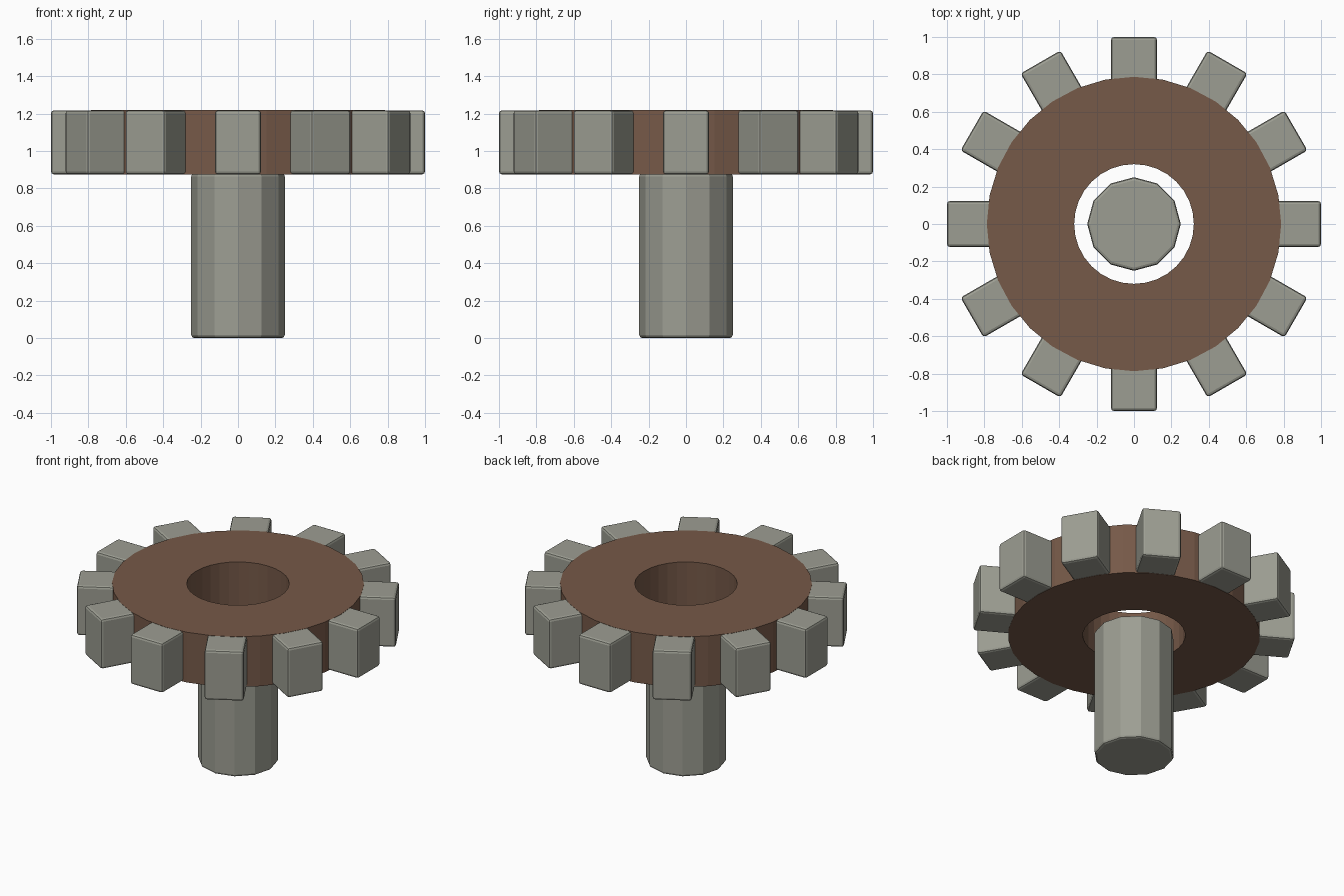
import bpy, bmesh, math
from mathutils import Matrix

if "Cube" in bpy.data.objects:
    bpy.data.objects.remove(bpy.data.objects["Cube"])

Z0, Z1 = 0.873, 1.219          # bottom and top of the wheel


def add_material(name, color):
    mat = bpy.data.materials.new(name)
    mat.diffuse_color = (*color, 1)
    mat.use_nodes = True
    mat.node_tree.nodes["Principled BSDF"].inputs["Base Color"].default_value = mat.diffuse_color
    return mat


stone = add_material("stone_grey", (0.335, 0.34, 0.29))
brown = add_material("brown", (0.18, 0.10, 0.065))


def add_object(name, bm, mat):
    bmesh.ops.recalc_face_normals(bm, faces=bm.faces)
    mesh = bpy.data.meshes.new(name)
    bm.to_mesh(mesh)
    bm.free()
    mesh.materials.append(mat)
    obj = bpy.data.objects.new(name, mesh)
    bpy.context.collection.objects.link(obj)
    return obj


def add_bevel(obj, width):
    mod = obj.modifiers.new("edge_bevel", 'BEVEL')
    mod.width = width
    mod.segments = 2
    mod.limit_method = 'ANGLE'
    mod.angle_limit = math.radians(40)


# Shaft: twelve-sided post ending level with the wheel's underside
bm = bmesh.new()
bmesh.ops.create_cone(bm, cap_ends=True, segments=12, radius1=0.25, radius2=0.25,
                      depth=0.88, matrix=Matrix.Translation((0, 0, 0.44)))
add_bevel(add_object("shaft", bm, stone), 0.016)

# Wheel ring: rectangular section swept around z
SEG, R_IN, R_OUT = 32, 0.32, 0.787
bm = bmesh.new()
loops = []
for i in range(SEG):
    a = 2 * math.pi * i / SEG
    loops.append([bm.verts.new((r * math.cos(a), r * math.sin(a), z))
                  for r, z in ((R_IN, Z0), (R_OUT, Z0), (R_OUT, Z1), (R_IN, Z1))])
for i in range(SEG):
    p, q = loops[i], loops[(i + 1) % SEG]
    for j in range(4):
        k = (j + 1) % 4
        bm.faces.new((p[j], q[j], q[k], p[k]))
add_object("wheel_ring", bm, brown)

# Teeth: twelve bevelled blocks around the rim, a hair inside the ring's faces
for i in range(12):
    bm = bmesh.new()
    bmesh.ops.create_cube(bm, size=1, matrix=(
        Matrix.Rotation(math.radians(30 * i), 4, 'Z')
        @ Matrix.Translation((0.873, 0, (Z0 + Z1) / 2))
        @ Matrix.Diagonal((0.254, 0.246, Z1 - Z0 - 0.003, 1))))
    add_bevel(add_object(f"tooth_{i + 1:02d}", bm, stone), 0.016)
